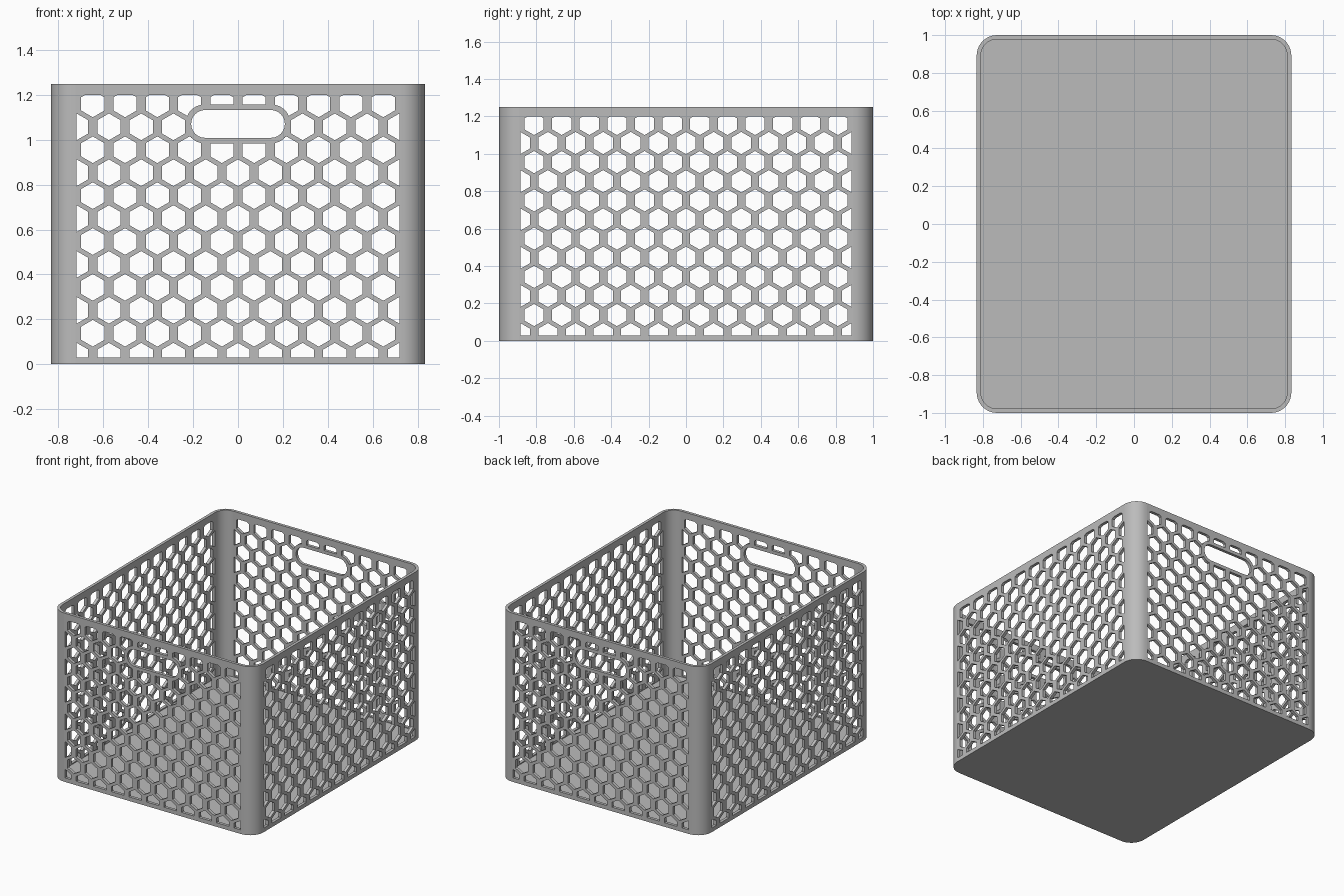
import bpy, bmesh, math
from mathutils import Matrix

if "Cube" in bpy.data.objects:
    bpy.data.objects.remove(bpy.data.objects["Cube"])

HX, HY, H = 0.833, 1.0, 1.25        # half width, half depth, height
T, R = 0.022, 0.108                 # wall thickness, outer corner radius
Z_LOW, Z_HIGH = 0.03, 1.20          # perforated band
ROW, ROW_0 = 0.1022, 0.036          # honeycomb row spacing, first row height
HEX_R = 0.0595                      # hexagon radius
GRIP_Z, GRIP_S = 1.071, 0.147       # grip centre height, half straight length
GRIP_IN, GRIP_OUT = 0.062, 0.087    # grip hole radius, grip frame radius

grey = bpy.data.materials.new("grey_plastic")
grey.diffuse_color = (0.5, 0.5, 0.5, 1)
grey.use_nodes = True
grey.node_tree.nodes["Principled BSDF"].inputs["Base Color"].default_value = grey.diffuse_color


def add_object(name, bm, smooth=False):
    bmesh.ops.remove_doubles(bm, verts=bm.verts, dist=1e-5)
    bmesh.ops.recalc_face_normals(bm, faces=bm.faces)
    for f in bm.faces:
        f.smooth = smooth
    me = bpy.data.meshes.new(name)
    bm.to_mesh(me)
    bm.free()
    me.materials.append(grey)
    ob = bpy.data.objects.new(name, me)
    bpy.context.collection.objects.link(ob)
    if smooth:
        me.set_sharp_from_angle(angle=math.radians(35))
    return ob


def area(p):
    return abs(sum(a[0] * b[1] - b[0] * a[1] for a, b in zip(p, p[1:] + p[:1]))) / 2


def clip(poly, axis, limit, sign):
    """Keep the part of a convex polygon where sign * (coord - limit) <= 0."""
    out = []
    for a, b in zip(poly, poly[1:] + poly[:1]):
        da, db = sign * (a[axis] - limit), sign * (b[axis] - limit)
        if da <= 0:
            out.append(a)
        if da * db < 0:
            t = da / (da - db)
            out.append((a[0] + (b[0] - a[0]) * t, a[1] + (b[1] - a[1]) * t))
    return out


def stadium(radius, n=12):
    pts = []
    for side in (1, -1):
        for i in range(n + 1):
            a = -math.pi / 2 + math.pi * i / n
            pts.append((side * (GRIP_S + radius * math.cos(a)),
                        GRIP_Z + side * radius * math.sin(a)))
    return pts


def push_out_of_grip(poly):
    """Trim a hole so it stays outside the grip frame."""
    def offset(p):
        cx = max(-GRIP_S, min(GRIP_S, p[0]))
        return cx, p[0] - cx, p[1] - GRIP_Z
    dense = [(a[0] + (b[0] - a[0]) * i / 14, a[1] + (b[1] - a[1]) * i / 14)
             for a, b in zip(poly, poly[1:] + poly[:1]) for i in range(14)]
    inside = [math.hypot(*offset(p)[1:]) < GRIP_OUT for p in dense]
    if not any(inside):
        return poly
    if all(inside):
        return []
    out = []
    for p, hidden in zip(dense, inside):
        if hidden:
            cx, dx, dz = offset(p)
            k = GRIP_OUT / max(math.hypot(dx, dz), 1e-6)
            p = (cx + dx * k, GRIP_Z + dz * k)
        if not out or math.dist(p, out[-1]) > 1e-3:
            out.append(p)
    if math.dist(out[0], out[-1]) < 1e-3:
        out.pop()
    return out


def honeycomb(half, columns, grip):
    pitch, holes = 2 * half / columns, []
    for r in range(12):
        z = ROW_0 + r * ROW
        shift = 0.5 * (r % 2)
        for c in range(columns + 1):
            u = -half + (c + shift) * pitch
            p = [(u + HEX_R * math.sin(k * math.pi / 3), z + HEX_R * math.cos(k * math.pi / 3))
                 for k in range(6)]
            for axis, limit, sign in ((0, -half, -1), (0, half, 1), (1, Z_LOW, -1), (1, Z_HIGH, 1)):
                p = clip(p, axis, limit, sign)
            if grip and p:
                p = push_out_of_grip(p)
            if len(p) > 2 and area(p) > 1e-4:
                holes.append(p)
    if grip:
        holes.append(stadium(GRIP_IN))
    return holes


def wall(name, half_flat, half_holes, columns, grip, distance, angle):
    """Filled outline with holes, given thickness and stood upright."""
    cu = bpy.data.curves.new(name + "_outline", 'CURVE')
    cu.dimensions, cu.fill_mode, cu.extrude = '2D', 'BOTH', T / 2
    frame = [(-half_flat, 0), (half_flat, 0), (half_flat, H), (-half_flat, H)]
    for loop in [frame] + honeycomb(half_holes, columns, grip):
        sp = cu.splines.new('POLY')
        sp.points.add(len(loop) - 1)
        for pt, (u, v) in zip(sp.points, loop):
            pt.co = (u, v, 0, 1)
        sp.use_cyclic_u = True
    tmp = bpy.data.objects.new(name + "_outline", cu)
    bpy.context.collection.objects.link(tmp)
    me = bpy.data.meshes.new_from_object(
        tmp.evaluated_get(bpy.context.evaluated_depsgraph_get()))
    bpy.data.objects.remove(tmp)
    bm = bmesh.new()
    bm.from_mesh(me)
    bm.transform(Matrix.Rotation(angle, 4, 'Z')
                 @ Matrix.Translation((0, -distance + T / 2, 0))
                 @ Matrix.Rotation(math.pi / 2, 4, 'X'))
    add_object(name, bm)


def arc(cx, cy, radius, start, n=10):
    return [(cx + radius * math.cos(start + i * math.pi / 2 / n),
             cy + radius * math.sin(start + i * math.pi / 2 / n)) for i in range(n + 1)]


def prism(name, outline, z0, z1):
    bm = bmesh.new()
    face = bm.faces.new([bm.verts.new((x, y, z0)) for x, y in outline])
    top = bmesh.ops.extrude_face_region(bm, geom=[face], use_keep_orig=True)
    bmesh.ops.translate(bm, vec=(0, 0, z1 - z0),
                        verts=[v for v in top['geom'] if isinstance(v, bmesh.types.BMVert)])
    add_object(name, bm, smooth=True)


# Perforated walls; the short ones carry grips
wall("front_wall", HX - R, 0.719, 10, True, HY, 0)
wall("back_wall", HX - R, 0.719, 10, True, HY, math.pi)
wall("right_wall", HY - R, 0.886, 12, False, HX, math.pi / 2)
wall("left_wall", HY - R, 0.886, 12, False, HX, -math.pi / 2)

# Rounded corner posts and the floor outline inside them
floor = []
for i, (sx, sy) in enumerate(((1, 1), (-1, 1), (-1, -1), (1, -1))):
    cx, cy, start = sx * (HX - R), sy * (HY - R), i * math.pi / 2
    outer, inner = arc(cx, cy, R, start), arc(cx, cy, R - T, start)
    prism(f"corner_post_{i + 1}", outer + inner[::-1], 0, H)
    floor += inner
prism("floor", floor, 0, T)
